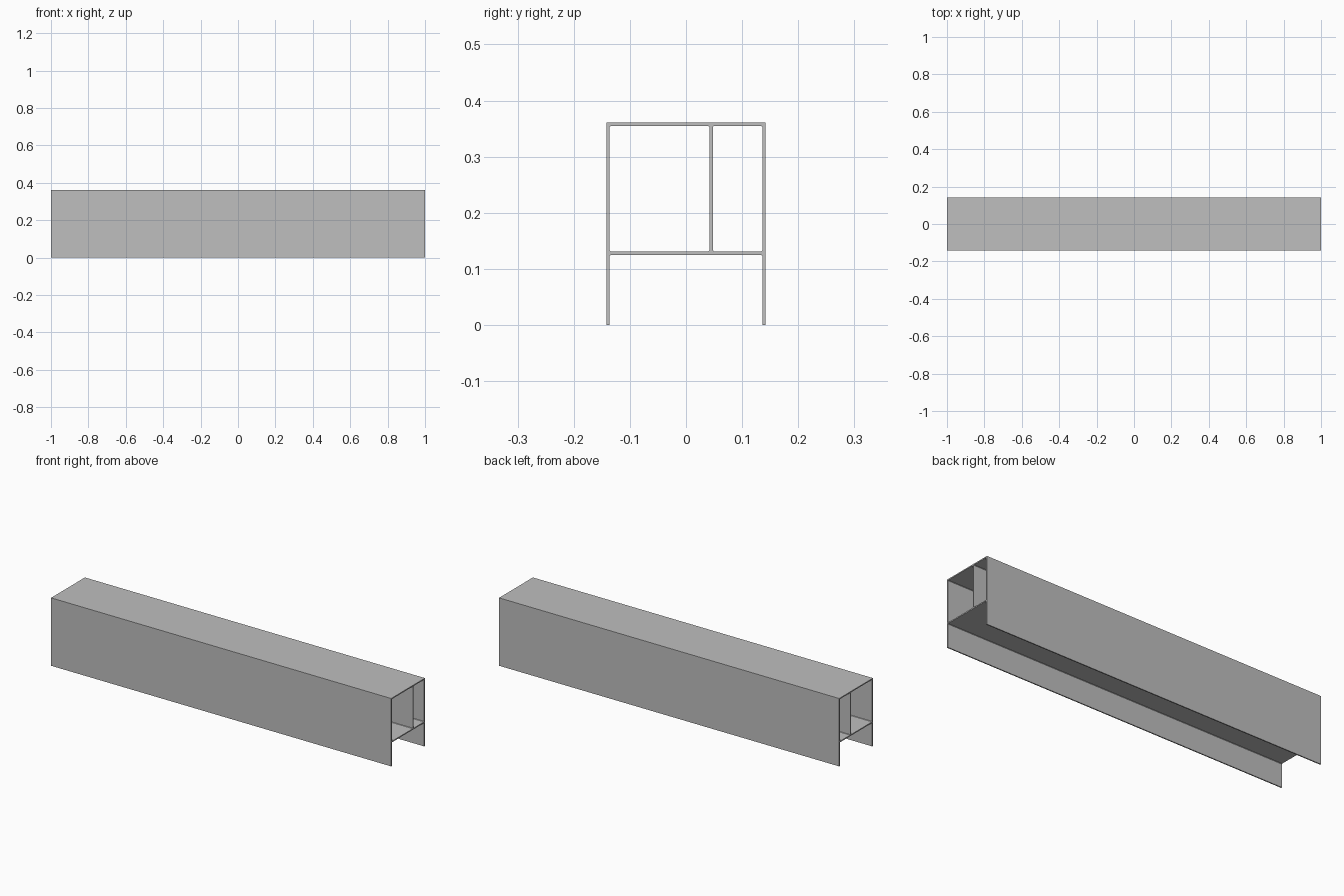
import bpy, bmesh
from mathutils import Matrix

cube = bpy.data.objects.get("Cube")
if cube:
    bpy.data.objects.remove(cube, do_unlink=True)

HALF_LENGTH = 1.0
HALF_DEPTH = 0.142
HEIGHT = 0.361
WALL = 0.006
SHELF_BOTTOM, SHELF_TOP = 0.125, 0.131
DIVIDER_FRONT, DIVIDER_BACK = 0.0415, 0.048
FILLET = 0.002

metal = bpy.data.materials.new("aluminium grey")
metal.use_nodes = True
grey = (0.52, 0.52, 0.52, 1)
metal.diffuse_color = grey
metal.node_tree.nodes["Principled BSDF"].inputs["Base Color"].default_value = grey


def add_loop(curve, points):
    spline = curve.splines.new("POLY")
    spline.points.add(len(points) - 1)
    for p, (y, z) in zip(spline.points, points):
        p.co = (y, z, 0, 1)
    spline.use_cyclic_u = True


def chamber(y0, y1, z0, z1, c=FILLET):
    # rectangle with small cut corners
    return [(y0 + c, z0), (y1 - c, z0), (y1, z0 + c), (y1, z1 - c),
            (y1 - c, z1), (y0 + c, z1), (y0, z1 - c), (y0, z0 + c)]


# Cross-section: outer outline with open channel below, plus two chambers
inner = HALF_DEPTH - WALL
section = bpy.data.curves.new("section", "CURVE")
section.dimensions = "2D"
section.fill_mode = "BOTH"
section.extrude = HALF_LENGTH
add_loop(section, [
    (-HALF_DEPTH, 0), (-inner, 0),
    (-inner, SHELF_BOTTOM - FILLET), (-inner + FILLET, SHELF_BOTTOM),
    (inner - FILLET, SHELF_BOTTOM), (inner, SHELF_BOTTOM - FILLET),
    (inner, 0), (HALF_DEPTH, 0),
    (HALF_DEPTH, HEIGHT), (-HALF_DEPTH, HEIGHT)])
add_loop(section, chamber(-inner, DIVIDER_FRONT, SHELF_TOP, HEIGHT - WALL))
add_loop(section, chamber(DIVIDER_BACK, inner, SHELF_TOP, HEIGHT - WALL))

# Extrude the section along x and turn it into one clean solid
helper = bpy.data.objects.new("section_helper", section)
bpy.context.collection.objects.link(helper)
bpy.context.view_layer.update()
depsgraph = bpy.context.evaluated_depsgraph_get()
mesh = bpy.data.meshes.new_from_object(helper.evaluated_get(depsgraph))
bpy.data.objects.remove(helper, do_unlink=True)

mesh.transform(Matrix(((0, 0, 1, 0), (1, 0, 0, 0), (0, 1, 0, 0), (0, 0, 0, 1))))
bm = bmesh.new()
bm.from_mesh(mesh)
bmesh.ops.remove_doubles(bm, verts=bm.verts, dist=0.0001)
bmesh.ops.recalc_face_normals(bm, faces=bm.faces)
for face in bm.faces:
    face.smooth = False
    face.material_index = 0
bm.to_mesh(mesh)
bm.free()
mesh.materials.clear()
mesh.materials.append(metal)

beam = bpy.data.objects.new("extruded_channel_beam", mesh)
bpy.context.collection.objects.link(beam)
